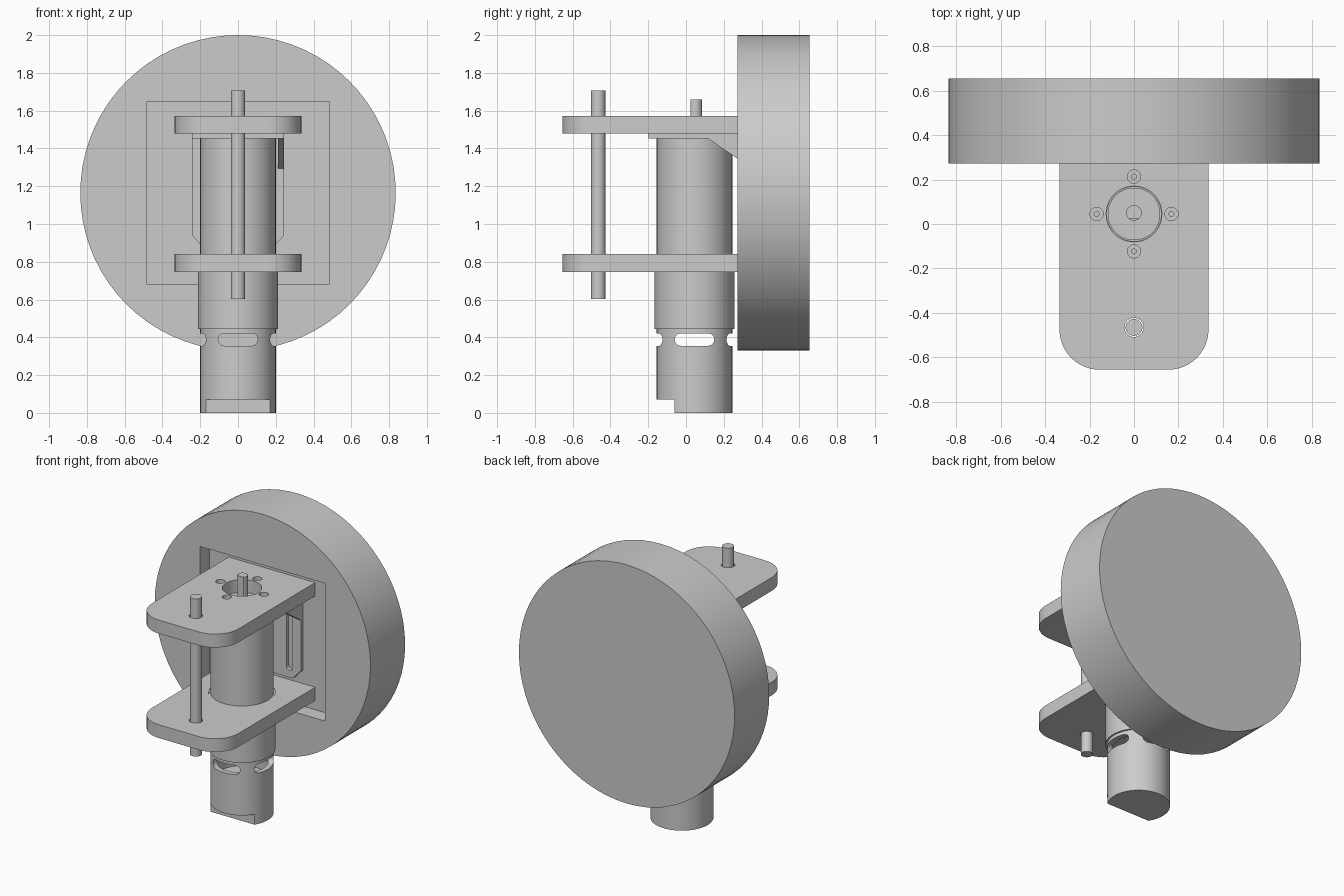
import bpy, bmesh, math
from mathutils import Matrix, Vector

old = bpy.data.objects.get("Cube")
if old:
    bpy.data.objects.remove(old, do_unlink=True)

grey = bpy.data.materials.new("plain grey")
grey.use_nodes = True
GREY = (0.6, 0.6, 0.6, 1)
grey.diffuse_color = GREY
grey.node_tree.nodes["Principled BSDF"].inputs["Base Color"].default_value = GREY

AXIS_Y = 0.045      # motor axis
SCREW_RING = 0.168


def add(name, bm):
    bmesh.ops.recalc_face_normals(bm, faces=bm.faces)
    me = bpy.data.meshes.new(name)
    bm.to_mesh(me)
    bm.free()
    me.materials.append(grey)
    ob = bpy.data.objects.new(name, me)
    bpy.context.collection.objects.link(ob)
    return ob


def prism(name, pts, lo, hi, axis="Z"):
    """Extrude a 2D outline from lo to hi along an axis."""
    place = {"Z": lambda a, b, h: (a, b, h),
             "Y": lambda a, b, h: (a, h, b),
             "X": lambda a, b, h: (h, a, b)}[axis]
    bm = bmesh.new()
    face = bm.faces.new([bm.verts.new(place(a, b, lo)) for a, b in pts])
    ext = bmesh.ops.extrude_face_region(bm, geom=[face])
    verts = [g for g in ext["geom"] if isinstance(g, bmesh.types.BMVert)]
    bmesh.ops.translate(bm, verts=verts, vec=Vector(place(0, 0, hi - lo)))
    return add(name, bm)


def circle(a, b, r, n=48):
    return [(a + r * math.cos(math.tau * i / n), b + r * math.sin(math.tau * i / n))
            for i in range(n)]


def rod(name, x, y, r, lo, hi, n=48):
    return prism(name, circle(x, y, r, n), lo, hi)


def box(name, x0, x1, y0, y1, z0, z1):
    return prism(name, [(x0, y0), (x1, y0), (x1, y1), (x0, y1)], z0, z1)


def arc(a, b, r, start, end, n=12):
    return [(a + r * math.cos(math.radians(start + (end - start) * i / n)),
             b + r * math.sin(math.radians(start + (end - start) * i / n)))
            for i in range(n + 1)]


def boolean(ob, others, operation="DIFFERENCE"):
    bpy.context.view_layer.objects.active = ob
    for other in others:
        other.hide_render = True
        mod = ob.modifiers.new("cut", "BOOLEAN")
        mod.operation = operation
        mod.solver = "EXACT"
        mod.object = other
        bpy.ops.object.modifier_apply(modifier=mod.name)
        bpy.data.objects.remove(other, do_unlink=True)
    return ob


def screw_holes(r, lo, hi):
    return [rod("cutter", SCREW_RING * dx, AXIS_Y + SCREW_RING * dy, r, lo, hi, 20)
            for dx, dy in ((1, 0), (-1, 0), (0, 1), (0, -1))]


# Large disc with a square pocket in its front
disc = prism("disc", circle(0, 1.165, 0.835, 72), 0.272, 0.655, "Y")
boolean(disc, [box("cutter", -0.485, 0.485, 0.1, 0.375, 0.682, 1.645)])

# Two plates with rounded front corners, held in the pocket
outline = ([(0.335, 0.375), (-0.335, 0.375)]
           + arc(-0.155, -0.475, 0.18, 180, 270) + arc(0.155, -0.475, 0.18, 270, 360))
upper_plate = prism("upper_plate", outline, 1.478, 1.572)
boolean(upper_plate, [rod("cutter", 0, AXIS_Y, 0.125, 1.4, 1.6),
                      rod("cutter", 0, -0.465, 0.043, 1.4, 1.6)]
        + screw_holes(0.03, 1.4, 1.6))
lower_plate = prism("lower_plate", outline, 0.747, 0.84)
boolean(lower_plate, [rod("cutter", 0, AXIS_Y, 0.212, 0.7, 0.9),
                      rod("cutter", 0, -0.465, 0.043, 0.7, 0.9)])

# Guide rod through both plates
rod("guide_rod", 0, -0.465, 0.038, 0.603, 1.706, 32)

# Angle bracket: top flange, slotted back plate and one gusset
flange = box("bracket_flange", -0.243, 0.243, -0.198, 0.374, 1.453, 1.478)
boolean(flange, [rod("cutter", 0, AXIS_Y, 0.122, 1.4, 1.5)]
        + screw_holes(0.011, 1.4, 1.5))
back = prism("bracket_back", [(-0.243, 1.453), (-0.243, 0.94), (-0.18, 0.87),
                              (0.18, 0.87), (0.243, 0.94), (0.243, 1.453)],
             0.348, 0.374, "Y")
boolean(back, [prism("cutter", arc(s * 0.155, 0.945, 0.024, 180, 360)
                     + arc(s * 0.155, 1.35, 0.024, 0, 180), 0.3, 0.4, "Y")
               for s in (-1, 1)])
prism("bracket_gusset", [(0.115, 1.453), (0.348, 1.453), (0.348, 1.295)],
      0.212, 0.243, "X")

# Motor body with raised face and flatted shaft
rod("motor_body", 0, AXIS_Y, 0.2, 0.82, 1.453, 64)
rod("motor_face", 0, AXIS_Y, 0.118, 1.45, 1.485)
shaft = rod("motor_shaft", 0, 0.05, 0.035, 1.48, 1.66, 32)
boolean(shaft, [box("cutter", -0.1, 0.1, -0.1, 0.025, 1.5, 1.7)])

# Wider collar below the motor
rod("collar", 0, AXIS_Y, 0.211, 0.445, 0.838, 64)

# Hollow lower sleeve with four slots and a flat notch at the foot
sleeve = rod("lower_sleeve", 0, AXIS_Y, 0.2, 0, 0.445, 64)


def slot(centre, axis):
    z, r, half = 0.388, 0.033, 0.072
    pts = arc(centre + half, z, r, -90, 90) + arc(centre - half, z, r, 90, 270)
    return prism("cutter", pts, -0.4, 0.4, axis)


boolean(sleeve, [rod("cutter", 0, AXIS_Y, 0.165, 0.25, 0.435),
                 slot(0, "Y"), slot(AXIS_Y, "X"),
                 box("cutter", -0.3, 0.3, -0.3, -0.06, -0.1, 0.072)])

# Smooth the round walls and keep the edges sharp
bpy.ops.object.select_all(action="DESELECT")
for ob in bpy.context.collection.objects:
    if ob.type == "MESH" and ob.data.materials and ob.data.materials[0] == grey:
        ob.select_set(True)
        bpy.context.view_layer.objects.active = ob
bpy.ops.object.shade_smooth_by_angle(angle=math.radians(30))
